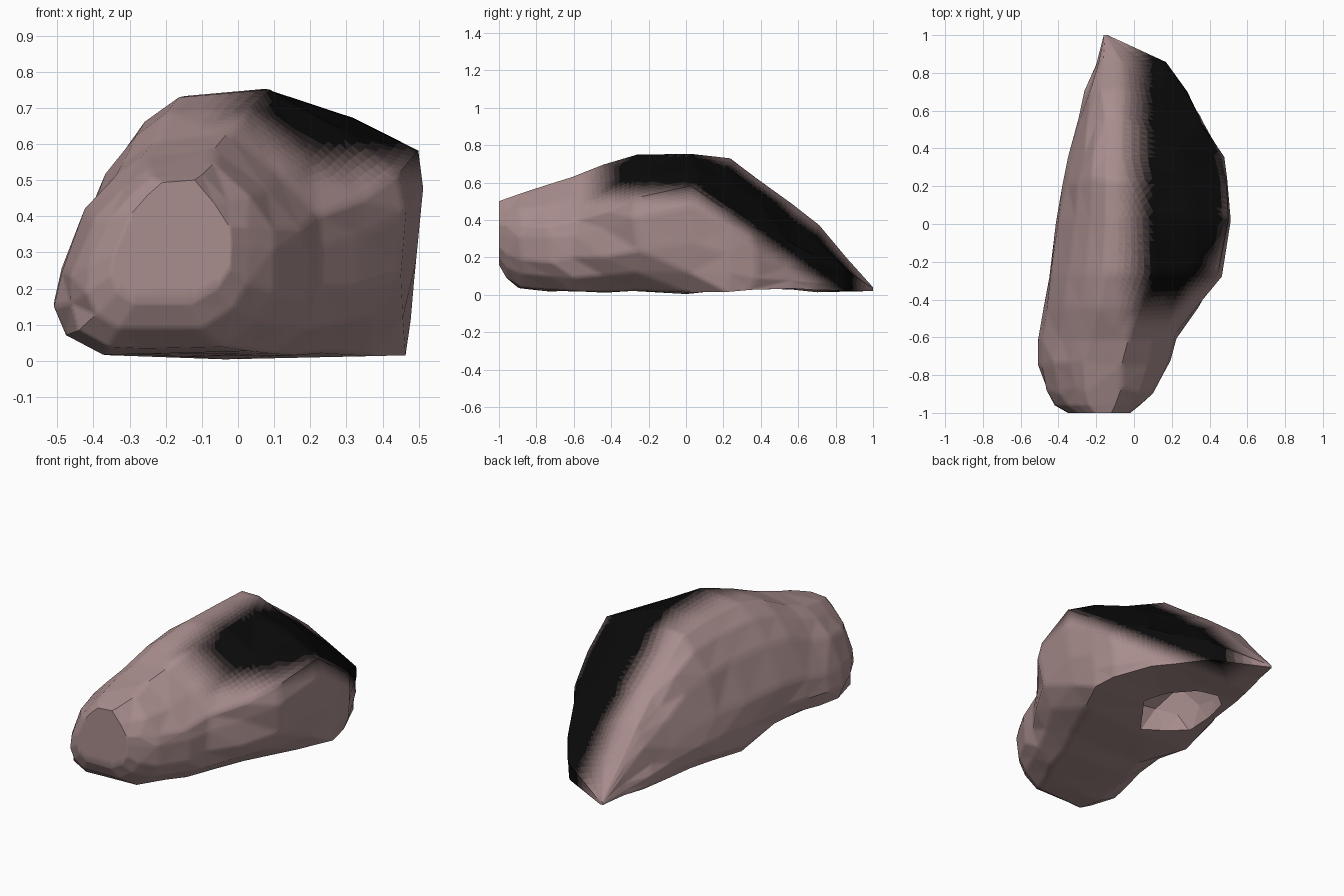
import bpy, bmesh, random
from math import radians
from mathutils import Vector

if "Cube" in bpy.data.objects:
    bpy.data.objects.remove(bpy.data.objects["Cube"])

random.seed(4)

# Sections along the boulder: y, left x, right x, ridge left x, ridge right x,
# ridge z, right shoulder z, base z, right x of the undercut base
SECTIONS = [
    (-1.00, -.35, -.02, -.21, -.12, .50, .37, .16, -.13),
    (-.96, -.42, .03, -.24, -.10, .515, .37, .09, -.10),
    (-.88, -.47, .10, -.26, -.07, .54, .37, .04, -.05),
    (-.74, -.51, .19, -.27, -.06, .58, .37, .025, .03),
    (-.60, -.50, .23, -.24, -.03, .62, .40, .025, .10),
    (-.45, -.48, .34, -.20, .02, .70, .44, .02, .15),
    (-.27, -.455, .46, -.17, .09, .75, .52, .015, .23),
    (0.02, -.42, .505, -.15, .08, .755, .585, .01, .36),
    (0.23, -.38, .49, -.15, -.02, .73, .45, .02, .46),
    (0.37, -.34, .47, -.15, -.05, .64, .36, .03, .45),
    (0.55, -.30, .36, -.16, -.06, .49, .29, .03, .345),
    (0.70, -.26, .28, -.17, -.05, .37, .21, .02, .27),
    (0.85, -.20, .17, -.165, -.06, .20, .13, .02, .165),
    (1.00, -.16, -.14, -.152, -.148, .04, .035, .02, -.14),
]


def lerp(a, b, t):
    return a + (b - a) * t


def section(y, xl, xr, xa, xb, zt, zr, zb, xbr):
    """Closed outline of one slice, from the left base over the ridge."""
    w, h, rh = xr - xl, zt - zb, zr - zb
    base = .2 if y < -.1 else .06
    pts = [
        (xl + base * w, zb), (xl + base * .3 * w, zb + .09 * h),
        (xl, zb + .23 * h), (xl + .02 * w, zb + .40 * h),
        (lerp(xl, xa, .38), zb + .72 * h), (lerp(xl, xa, .72), zb + .88 * h),
        (xa, zt - .02 * h), (xb, zt),
        (lerp(xb, xr, .55), lerp(zt, zr, .5)), (xr - .01 * w, zr),
        (xr, zb + .80 * rh), (xr - .01 * w, zb + .45 * rh),
        (lerp(xr, xbr, .35), zb + .2 * rh), (xbr, zb),
        (lerp(xl, xbr, .5), zb),
    ]
    return [Vector((x, y, z)) for x, z in pts]


def soot(p):
    """0 for clean stone, 1 for the blackened upper back-right side."""
    low = .47 - max(0, p.y - .05) * .72
    f = min((p.x + .12) / .23, (p.z - low) / .14, (p.y + .58) / .24)
    f = max(0, min(1, f))
    return f * f * (3 - 2 * f)


# Graded stone colours
LEVELS = 24
materials = []
for i in range(LEVELS):
    t = i / (LEVELS - 1)
    m = bpy.data.materials.new(f"stone_{i}")
    m.diffuse_color = (lerp(.40, .003, t), lerp(.27, .003, t), lerp(.27, .003, t), 1)
    m.use_nodes = True
    m.node_tree.nodes["Principled BSDF"].inputs["Base Color"].default_value = m.diffuse_color
    materials.append(m)

# Boulder: loft the sections, roughen, split into facets
bm = bmesh.new()
rings = []
for k, s in enumerate(SECTIONS):
    inner = 1 < k < len(SECTIONS) - 1
    ring = []
    for p in section(*s):
        if inner:
            size = .022 * min(1, s[5] / .5)
            p += Vector((random.uniform(-.4, .4) * size, random.uniform(-1, 1) * size,
                         random.uniform(-.4, .4) * size))
            p.z = max(p.z, .004)
        ring.append(bm.verts.new(p))
    rings.append(ring)
n = len(rings[0])
for a, b in zip(rings, rings[1:]):
    for i in range(n):
        j = (i + 1) % n
        bm.faces.new((a[i], a[j], b[j], b[i]))
bm.faces.new(rings[0])
bm.faces.new(rings[-1])
bmesh.ops.triangulate(bm, faces=bm.faces[:])
bmesh.ops.recalc_face_normals(bm, faces=bm.faces[:])

# Fine subdivision so the soot fades gradually over the facets
bmesh.ops.subdivide_edges(bm, edges=bm.edges[:], cuts=6, use_grid_fill=True)
for f in bm.faces:
    f.material_index = round(soot(f.calc_center_median()) * (LEVELS - 1))
mesh = bpy.data.meshes.new("boulder")
bm.to_mesh(mesh)
bm.free()
for m in materials:
    mesh.materials.append(m)
boulder = bpy.data.objects.new("boulder", mesh)
bpy.context.collection.objects.link(boulder)
bpy.ops.object.select_all(action='DESELECT')
boulder.select_set(True)
bpy.context.view_layer.objects.active = boulder
bpy.ops.object.shade_smooth_by_angle(angle=radians(42))

# Hollow in the underside
bpy.ops.mesh.primitive_ico_sphere_add(subdivisions=2, radius=1, location=(-.08, .31, 0))
hollow = bpy.context.object
hollow.name = "underside_hollow_cutter"
for v in hollow.data.vertices:
    v.co *= random.uniform(.82, 1.1)
hollow.scale = (.21, .28, .27)
hollow.rotation_euler = (0, 0, .2)
hollow.data.materials.append(materials[0])
hollow.hide_render = True
hollow.hide_set(True)
cut = boulder.modifiers.new("hollow", 'BOOLEAN')
cut.operation = 'DIFFERENCE'
cut.solver = 'EXACT'
cut.object = hollow
